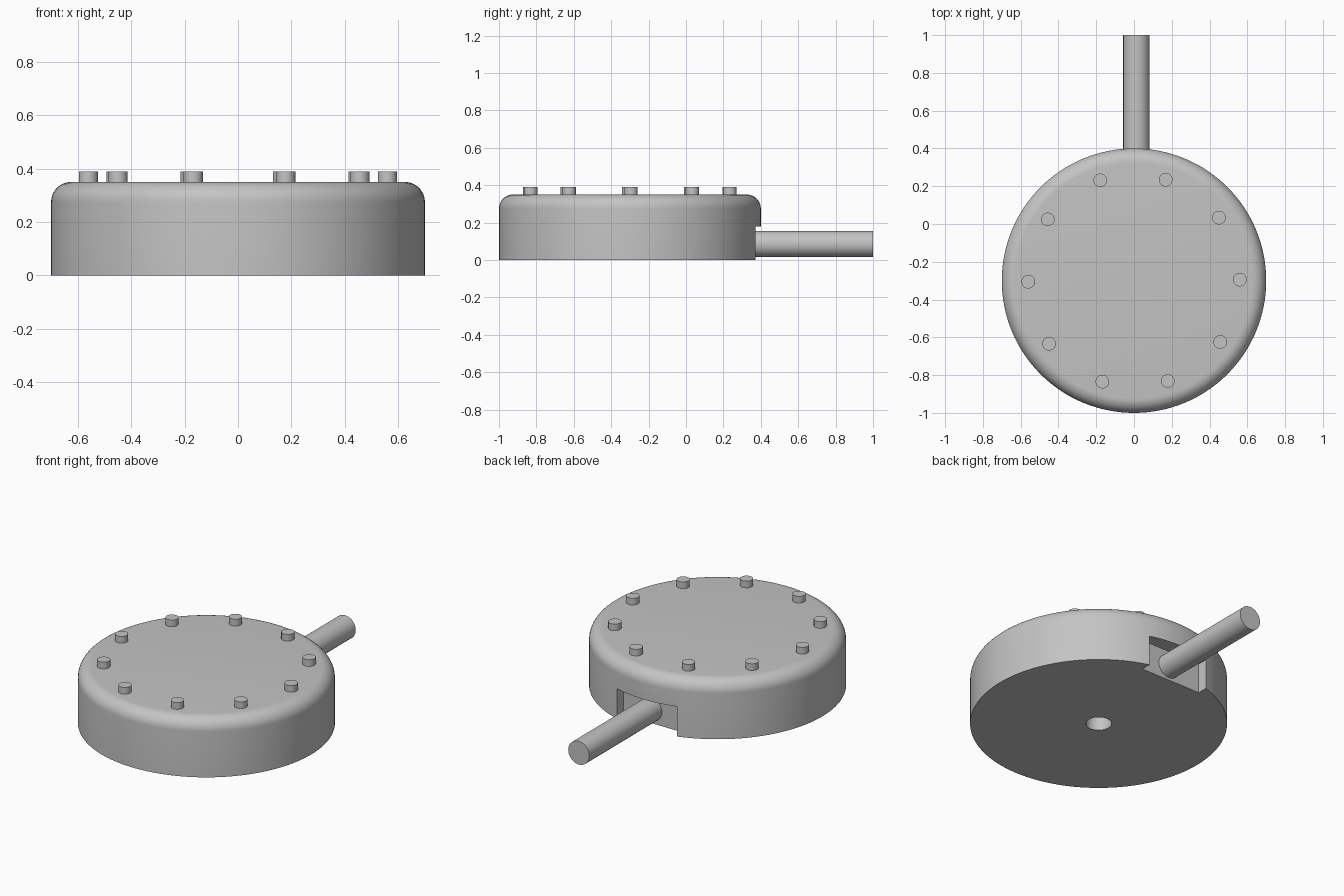
import bpy
import bmesh
from math import sin, cos, pi, radians
from mathutils import Matrix, Vector

cube = bpy.data.objects.get("Cube")
if cube:
    bpy.data.objects.remove(cube, do_unlink=True)

BODY_Y, RADIUS, HEIGHT, FILLET = -0.3, 0.7, 0.35, 0.075
HOLE_RADIUS, HOLE_DEPTH = 0.07, 0.25

grey = bpy.data.materials.new("plain grey")
grey.use_nodes = True
grey.diffuse_color = (0.55, 0.55, 0.55, 1)
grey.node_tree.nodes["Principled BSDF"].inputs["Base Color"].default_value = grey.diffuse_color


def add_object(name, bm):
    bmesh.ops.recalc_face_normals(bm, faces=bm.faces)
    mesh = bpy.data.meshes.new(name)
    bm.to_mesh(mesh)
    bm.free()
    mesh.materials.append(grey)
    obj = bpy.data.objects.new(name, mesh)
    bpy.context.collection.objects.link(obj)
    return obj


def activate(obj):
    bpy.ops.object.select_all(action="DESELECT")
    obj.select_set(True)
    bpy.context.view_layer.objects.active = obj


def smooth(obj):
    activate(obj)
    bpy.ops.object.shade_smooth_by_angle(angle=radians(30))


def cylinder(name, radius, length, centre, rotation=Matrix(), sides=48):
    bm = bmesh.new()
    bmesh.ops.create_cone(bm, cap_ends=True, segments=sides, radius1=radius,
                          radius2=radius, depth=length,
                          matrix=Matrix.Translation(centre) @ rotation)
    obj = add_object(name, bm)
    smooth(obj)
    return obj


# Round body with a filleted top rim and a blind hole underneath
profile = [(0, HOLE_DEPTH), (HOLE_RADIUS, HOLE_DEPTH), (HOLE_RADIUS, 0), (RADIUS, 0)]
for i in range(11):
    a = i / 10 * pi / 2
    profile.append((RADIUS - FILLET + FILLET * cos(a), HEIGHT - FILLET + FILLET * sin(a)))
profile.append((0, HEIGHT))
bm = bmesh.new()
verts = [bm.verts.new((r, BODY_Y, z)) for r, z in profile]
edges = [bm.edges.new(pair) for pair in zip(verts, verts[1:])]
bmesh.ops.spin(bm, geom=verts + edges, cent=(0, BODY_Y, 0), axis=(0, 0, 1),
               angle=2 * pi, steps=128, use_duplicate=False)
bmesh.ops.remove_doubles(bm, verts=bm.verts, dist=0.0001)
body = add_object("round_body", bm)

# Square notch at the back, where the rod enters
bm = bmesh.new()
bmesh.ops.create_cube(bm, size=1, matrix=Matrix.Translation((0, 0.51, 0.04))
                      @ Matrix.Diagonal((0.4, 0.4, 0.28, 1)))
cutter = add_object("notch_cutter", bm)
cutter.hide_render = True
notch = body.modifiers.new("notch", "BOOLEAN")
notch.operation = "DIFFERENCE"
notch.solver = "EXACT"
notch.object = cutter
activate(body)
bpy.ops.object.modifier_apply(modifier=notch.name)
bpy.data.objects.remove(cutter, do_unlink=True)
smooth(body)

# Rod leaving the notch
cylinder("back_rod", 0.07, 0.7, Vector((0.013, 0.65, 0.085)), Matrix.Rotation(pi / 2, 4, "X"))

# Ring of ten pegs on the top
for i in range(10):
    a = radians(36 * i + 0.6)
    cylinder(f"top_peg_{i + 1}", 0.036, 0.05,
             Vector((0.56 * cos(a), BODY_Y + 0.56 * sin(a), 0.365)), sides=32)
